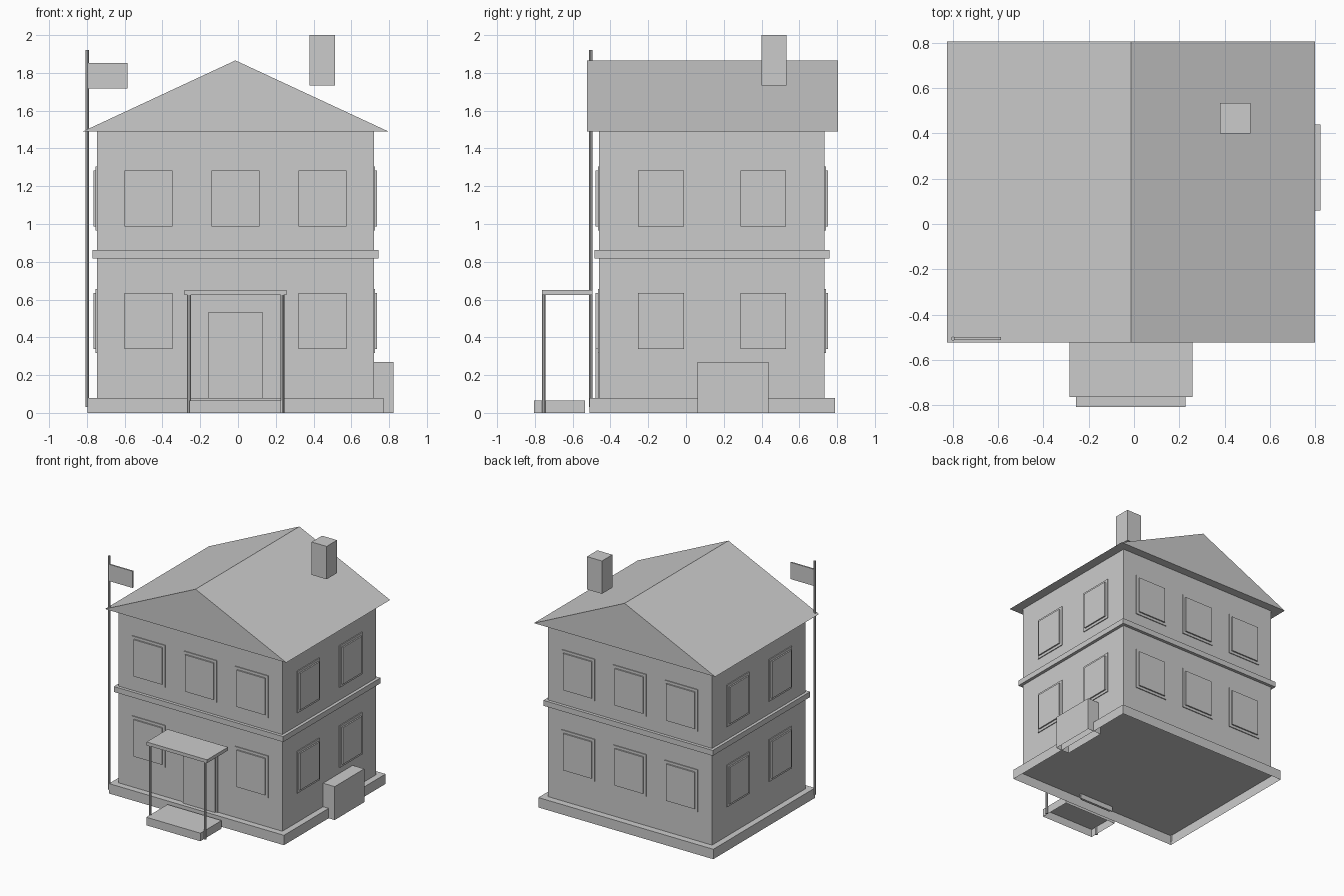
import bpy, bmesh

if "Cube" in bpy.data.objects:
    bpy.data.objects.remove(bpy.data.objects["Cube"])

CX, CY = -0.0135, 0.138           # centre of the house
X0, X1, Y0, Y1 = -0.747, 0.719, -0.46, 0.734   # wall planes

grey = bpy.data.materials.new("plain_grey")
grey.diffuse_color = (0.6, 0.6, 0.6, 1)
grey.use_nodes = True
grey.node_tree.nodes["Principled BSDF"].inputs["Base Color"].default_value = grey.diffuse_color


def finish(name, bm):
    me = bpy.data.meshes.new(name)
    bm.to_mesh(me)
    bm.free()
    me.materials.append(grey)
    ob = bpy.data.objects.new(name, me)
    bpy.context.collection.objects.link(ob)
    return ob


def box(name, x0, x1, y0, y1, z0, z1, open_bottom=False):
    bm = bmesh.new()
    bmesh.ops.create_cube(bm, size=1)
    if open_bottom:
        low = [f for f in bm.faces if f.calc_center_median().z < -0.4]
        bmesh.ops.delete(bm, geom=low, context="FACES_ONLY")
    for v in bm.verts:
        v.co = (x1 if v.co.x > 0 else x0,
                y1 if v.co.y > 0 else y0,
                z1 if v.co.z > 0 else z0)
    return finish(name, bm)


def rod(name, x, y, z0, z1, r):
    bm = bmesh.new()
    bmesh.ops.create_cone(bm, cap_ends=True, segments=8, radius1=r, radius2=r,
                          depth=z1 - z0)
    bmesh.ops.translate(bm, verts=bm.verts, vec=(x, y, (z0 + z1) / 2))
    return finish(name, bm)


def plate(name, side, c, w, z0, z1, out):
    """Thin plate on a wall, centred at c along it and standing out by out."""
    a, b, back = c - w / 2, c + w / 2, 0.002
    if side == "front":
        box(name, a, b, Y0 - out, Y0 + back, z0, z1)
    elif side == "back":
        box(name, a, b, Y1 - back, Y1 + out, z0, z1)
    elif side == "left":
        box(name, X0 - out, X0 + back, a, b, z0, z1)
    else:
        box(name, X1 - back, X1 + out, a, b, z0, z1)


# Main masses; the foundation is a shell open to the ground
box("foundation", -0.796, 0.769, -0.511, 0.788, 0, 0.08, open_bottom=True)
box("walls", X0, X1, Y0, Y1, 0.08, 1.489)
box("floor_band", -0.771, 0.744, -0.485, 0.759, 0.818, 0.862)

# Gable roof, a closed triangular prism
bm = bmesh.new()
tri = [bm.verts.new(p) for p in
       ((-0.824, -0.523, 1.489), (0.798, -0.523, 1.489), (CX, -0.523, 1.866))]
face = bm.faces.new(tri)
ext = bmesh.ops.extrude_face_region(bm, geom=[face], use_keep_orig=True)
bmesh.ops.translate(bm, vec=(0, 1.327, 0),
                    verts=[g for g in ext["geom"] if isinstance(g, bmesh.types.BMVert)])
bmesh.ops.recalc_face_normals(bm, faces=bm.faces)
finish("roof", bm)
box("chimney", 0.379, 0.513, 0.4, 0.533, 1.734, 2.0)

# Windows: frame with a raised pane, two storeys on all four sides
for z in (0.318, 0.966):
    for side in ("front", "back", "left", "right"):
        if side in ("front", "back"):
            spots, w = [CX + d for d in (-0.461, 0, 0.461)], 0.296
        else:
            spots, w = [CY + d for d in (-0.271, 0.271)], 0.285
        for c in spots:
            if side == "front" and z < 0.5 and c == CX:
                continue          # the door goes here
            plate(side + "_window_frame", side, c, w, z, z + 0.339, 0.007)
            plate(side + "_window_pane", side, c, w - 0.042, z + 0.021, z + 0.318, 0.018)

# Front door, its foot sunk into the foundation
plate("door_frame", "front", CX, 0.317, 0.04, 0.568, 0.007)
plate("door", "front", CX, 0.284, 0.04, 0.535, 0.018)

# Porch
box("porch_step", -0.256, 0.228, -0.806, -0.536, 0, 0.065, open_bottom=True)
box("porch_canopy", -0.284, 0.257, -0.763, -0.494, 0.623, 0.65)
for x in (-0.259, 0.235):
    rod("porch_post", x, -0.753, 0, 0.624, 0.01)

# Utility box on the right side
box("utility_box", 0.7, 0.823, 0.06, 0.438, 0, 0.27, open_bottom=True)

# Flag on its pole
rod("flag_pole", -0.798, -0.505, 0.03, 1.92, 0.009)
box("flag", -0.798, -0.586, -0.511, -0.499, 1.718, 1.853)
